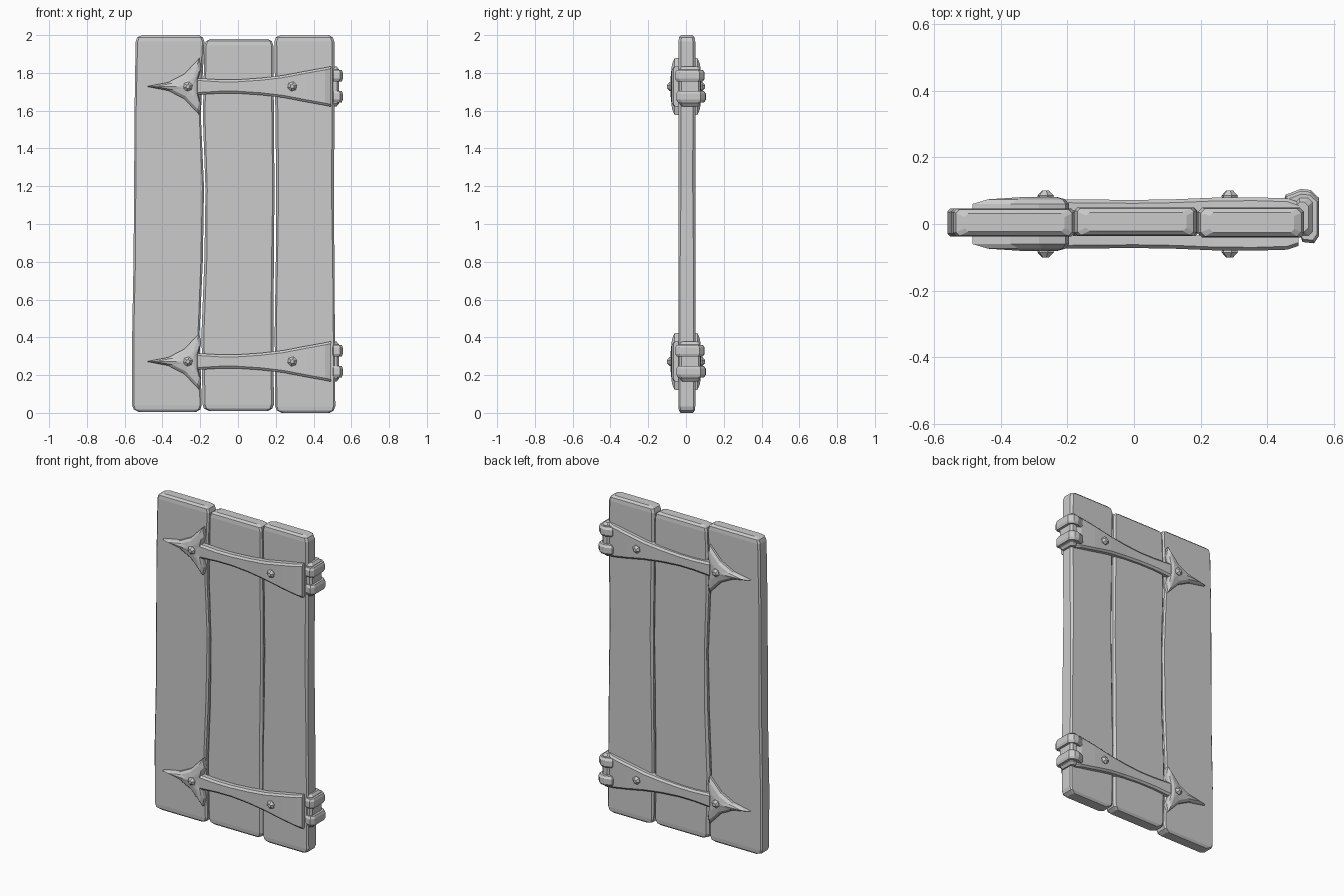
import bpy, bmesh, random
from mathutils import Vector
from math import cos, sin, tau

if "Cube" in bpy.data.objects:
    bpy.data.objects.remove(bpy.data.objects["Cube"])

random.seed(4)


def loft(name, rings):
    """Skin a list of equal-length point rings and cap both ends."""
    bm = bmesh.new()
    vr = [[bm.verts.new(p) for p in ring] for ring in rings]
    n = len(vr[0])
    for a, b in zip(vr, vr[1:]):
        for i in range(n):
            j = (i + 1) % n
            bm.faces.new((a[i], a[j], b[j], b[i]))
    bm.faces.new(vr[0])
    bm.faces.new(vr[-1])
    bmesh.ops.recalc_face_normals(bm, faces=bm.faces)
    me = bpy.data.meshes.new(name)
    bm.to_mesh(me)
    bm.free()
    ob = bpy.data.objects.new(name, me)
    bpy.context.collection.objects.link(ob)
    return ob


def chamfered(x0, x1, y0, y1, z, c):
    """Chamfered rectangle in the xy plane."""
    return [(x0 + c, y0, z), (x1 - c, y0, z), (x1, y0 + c, z), (x1, y1 - c, z),
            (x1 - c, y1, z), (x0 + c, y1, z), (x0, y1 - c, z), (x0, y0 + c, z)]


def plank(name, z0, z1, y0, y1, edges):
    """edges: (left x, right x) at evenly spaced heights, bottom to top."""
    n = len(edges) - 1
    rings = []
    for i, (a, b) in enumerate(edges):
        z = z0 + 0.035 + (z1 - z0 - 0.07) * i / n
        c = random.uniform(0.008, 0.014)
        if i == 0:
            rings.append(chamfered(a + 0.035, b - 0.03, y0 + 0.012, y1 - 0.012, z0, 0.01))
            rings.append(chamfered(a + 0.008, b - 0.008, y0 + 0.002, y1 - 0.002, z0 + 0.013, c))
        rings.append(chamfered(a, b, y0, y1, z, c))
        if i == n:
            rings.append(chamfered(a + 0.008, b - 0.008, y0 + 0.003, y1 - 0.003, z1 - 0.012, c))
            rings.append(chamfered(a + 0.035, b - 0.03, y0 + 0.015, y1 - 0.015, z1, 0.01))
    return loft(name, rings)


# Three worn planks
plank("left_plank", 0.005, 2.0, -0.038, 0.046,
      [(-.56, -.192), (-.56, -.203), (-.553, -.186), (-.55, -.18), (-.548, -.197), (-.542, -.178)])
plank("middle_plank", 0.01, 1.98, -0.036, 0.05,
      [(-.188, .19), (-.193, .187), (-.178, .19), (-.172, .193), (-.186, .19), (-.178, .187)])
plank("right_plank", 0.0, 2.0, -0.04, 0.049,
      [(.197, .515), (.194, .513), (.2, .51), (.202, .508), (.198, .511), (.192, .51)])

# Half outline of the arrow-shaped strap tip (x, height)
ARROW = [(-.485, 0), (-.37, .022), (-.285, .065), (-.205, .15), (-.195, .1), (-.21, .04)]
OUTLINE = ARROW + [(x, -h) for x, h in reversed(ARROW[1:])]
# Strap stations: x, half height, outer depth
STRAP = [(-.215, .044, .074), (-.1, .037, .073), (0, .037, .072), (.12, .045, .074),
         (.24, .059, .079), (.36, .082, .08), (.46, .1, .077), (.493, .107, .066)]


def strap(name, side, zc):
    rings = []
    for x, h, d in STRAP:
        rings.append([(x, side * y, zc + z) for y, z in
                      ((.035, -h), (d - .01, -h), (d, -h + .012),
                       (d, h - .012), (d - .01, h), (.035, h))])
    loft(name + "_strap", rings)
    # Raised arrowhead
    cx = -.25
    loft(name + "_arrowhead",
         [[(cx + (x - cx) * s, side * y, zc + h * s) for x, h in OUTLINE]
          for s, y in ((1, .035), (1, .06), (.8, .074), (.35, .081))])
    # Faceted rivets
    for label, rx in (("outer", -.265), ("inner", .287)):
        loft(f"{name}_{label}_rivet",
             [[(rx + r * cos(k * tau / 6 + .3), side * y, zc + r * sin(k * tau / 6 + .3))
               for k in range(6)]
              for r, y in ((.022, .07), (.026, .085), (.011, .1))])


# Knuckle band wrapping the hinge edge, seen from above
BAND = [(.445, .06), (.455, .088), (.5, .105), (.53, .102), (.555, .078),
        (.555, -.03), (.54, -.052), (.505, -.048), (.49, 0)]


def hinge(name, zc):
    c = Vector((.51, .025))
    for label, dz, dy in (("upper", .057, -.006), ("lower", -.054, 0)):
        loft(f"{name}_{label}_knuckle",
             [[(c.x + (x - c.x) * s, c.y + (y - c.y) * s + dy, zc + dz + h) for x, y in BAND]
              for s, h in ((.88, -.03), (1, -.016), (1, .016), (.88, .03))])
    loft(name + "_hinge_core",
         [chamfered(.485, .535 - t, -.035 + t, .078 - t, zc + h, .012)
          for t, h in ((.012, -.105), (0, -.09), (0, .09), (.012, .105))])


for level, zc in (("bottom", .272), ("top", 1.728)):
    for face, side in (("front", -1), ("back", 1)):
        strap(f"{level}_{face}", side, zc)
    hinge(level, zc)
